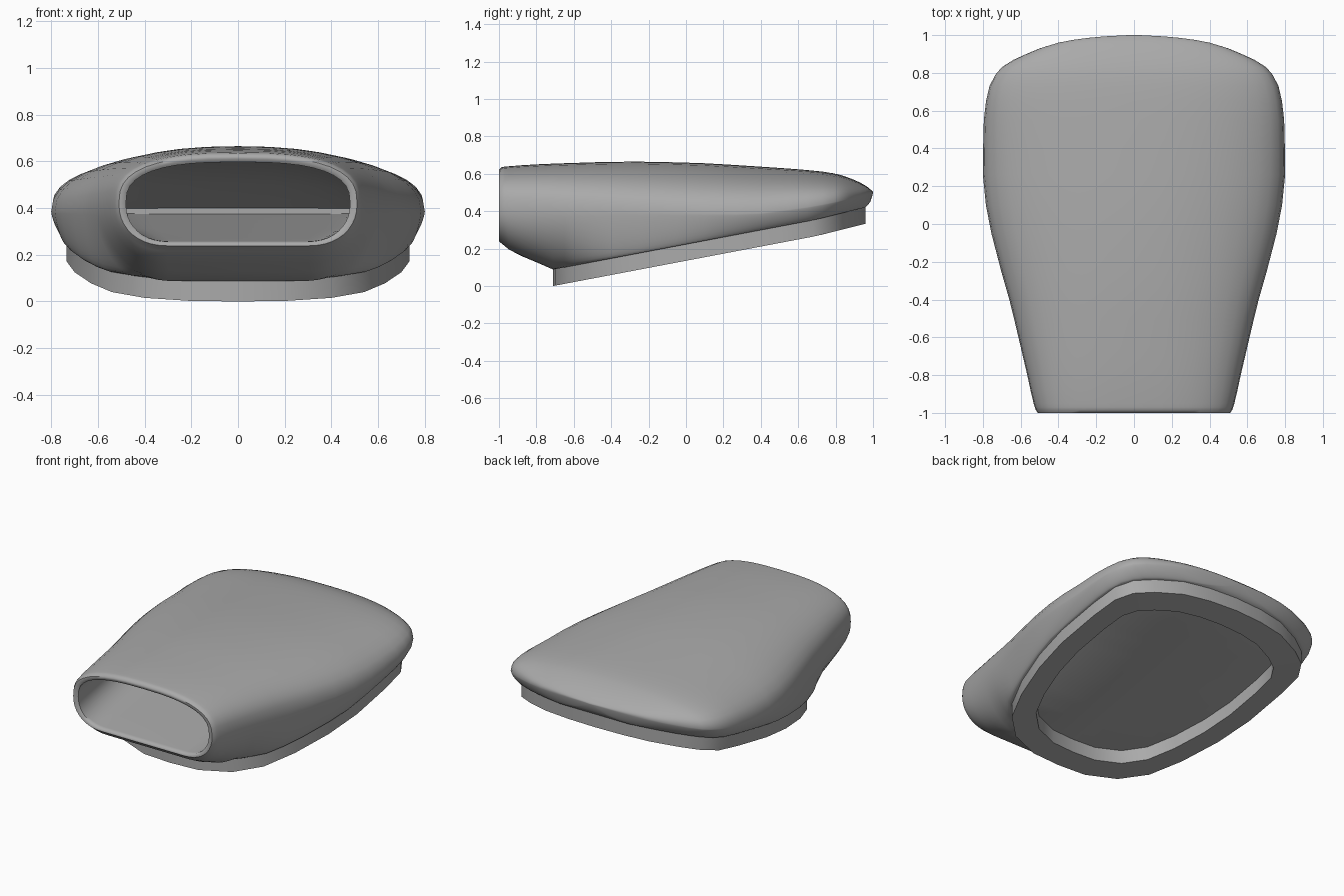
import bpy, bmesh
from math import sin, cos, pi

cube = bpy.data.objects.get("Cube")
if cube:
    bpy.data.objects.remove(cube)

grey = bpy.data.materials.new("mid_grey")
grey.use_nodes = True
colour = (0.4, 0.4, 0.4, 1)
grey.diffuse_color = colour
bsdf = next(n for n in grey.node_tree.nodes if n.type == 'BSDF_PRINCIPLED')
bsdf.inputs["Base Color"].default_value = colour
bsdf.inputs["Roughness"].default_value = 0.6


def curve(keys, t):
    """Monotone-looking cubic interpolation through (position, value) keys."""
    if t <= keys[0][0]:
        return keys[0][1]
    if t >= keys[-1][0]:
        return keys[-1][1]
    i = next(k for k in range(len(keys) - 1) if t <= keys[k + 1][0])
    (a, va), (b, vb) = keys[i], keys[i + 1]

    def slope(k):
        if k in (0, len(keys) - 1):
            return (vb - va) / (b - a)
        (p, vp), (q, vq), (r, vr) = keys[k - 1:k + 2]
        left, right = (vq - vp) / (q - p), (vr - vq) / (r - q)
        return 0 if left * right <= 0 else 2 * left * right / (left + right)

    h, s = b - a, (t - a) / (b - a)
    return ((1 + 2 * s) * (1 - s) ** 2 * va + s * s * (3 - 2 * s) * vb
            + h * s * (1 - s) * ((1 - s) * slope(i) - s * slope(i + 1)))


def loft(name, rings, cap_ends=True, closed=False, angle=40):
    """Skin a row of equal rings and shade the result smooth."""
    bm = bmesh.new()
    loops = [[bm.verts.new(p) for p in ring] for ring in rings]
    pairs = list(zip(loops, loops[1:]))
    if closed:
        pairs.append((loops[-1], loops[0]))
    for lo, hi in pairs:
        n = len(lo)
        for i in range(n):
            j = (i + 1) % n
            bm.faces.new((lo[i], lo[j], hi[j], hi[i]))
    if cap_ends:
        bm.faces.new(loops[0])
        bm.faces.new(loops[-1])
    bmesh.ops.recalc_face_normals(bm, faces=bm.faces)
    mesh = bpy.data.meshes.new(name)
    bm.to_mesh(mesh)
    bm.free()
    mesh.materials.append(grey)
    obj = bpy.data.objects.new(name, mesh)
    bpy.context.collection.objects.link(obj)
    bpy.ops.object.select_all(action='DESELECT')
    obj.select_set(True)
    bpy.context.view_layer.objects.active = obj
    bpy.ops.object.shade_smooth_by_angle(angle=angle * pi / 180)
    return obj


def section(y, w, mid, top, bottom, flat, up, low, steps=10):
    """Cross-section: domed top, widest at mid, tucked in to a flat underside."""
    half = []
    for i in range(steps + 1):
        a = pi / 2 * (1 - i / steps)
        half.append((w * max(cos(a), 0) ** (2 / up), mid + (top - mid) * sin(a) ** (2 / up)))
    for i in range(1, steps + 1):
        a = pi / 2 * i / steps
        half.append((flat + (w - flat) * max(cos(a), 0) ** (2 / low),
                     mid - (mid - bottom) * sin(a) ** (2 / low)))
    half[0] = (0, top)
    half.append((0, bottom))
    return ([(x, y, z) for x, z in half]
            + [(-x, y, z) for x, z in reversed(half[1:-1])])


def base_height(y):
    return 0.19 * (y + 0.71) + 0.06 * max(y - 0.7, 0)


# Long curves that shape the hood from front to back
width = [(-1, .51), (-.98, .522), (-.8, .565), (-.4, .66), (-.05, .755), (.26, .8), (.55, .795),
         (.73, .765), (.83, .7), (.9, .57), (.96, .4), (.99, .2), (1, .03)]
crown = [(-1, .622), (-.98, .637), (-.6, .658), (-.3, .665), (0, .66), (.4, .638), (.7, .615),
         (.8, .6), (.9, .567), (.97, .53), (1, .503)]
belt = [(-1, .42), (-.4, .4), (.3, .385), (.6, .415), (.8, .45), (.95, .485), (1, .5)]
keel = [(-1, .238), (-.97, .215), (-.95, .197), (-.71, .09)]
stern = [(.96, .42), (.985, .45), (1, .497)]
underside = [(-1, .3), (-.71, .3), (-.6, .44), (-.5, .55), (-.3, .64), (-.05, .71), (.2, .745),
             (.5, .745), (.68, .73), (.78, .67), (.85, .57), (.92, .4), (.96, .25), (1, .01)]


def outer(y):
    if y < -0.71:
        bottom = curve(keel, y)
    elif y < 0.96:
        bottom = base_height(y) + 0.088
    else:
        bottom = curve(stern, y)
    up = curve([(-1, 2.7), (0, 2.2), (.7, 2.4), (1, 2.2)], y)
    low = curve([(-1, 2.2), (-.5, 1.7), (.2, 1.4)], y)
    return section(y, curve(width, y), curve(belt, y), curve(crown, y), bottom,
                   curve(underside, y), up, low)


def inner(y):
    ceiling = curve([(-1, .597), (-.2, .595), (.3, .54), (.7, .4)], y)
    floor = curve([(-1, .255), (.7, .375)], y)
    w = curve([(-1, .48), (-.6, .53), (0, .62), (.7, .62)], y)
    mid = min(.42, floor + (ceiling - floor) * .48)
    return section(y, w, mid, ceiling, floor, w * .6, 2.7, 2.2)


# Hood: closed duct at the front, rolled lip, then the outer shell
duct = [inner(y) for y in (.7, .6, .45, .3, .1, -.2, -.5, -.8, -.97)]
lip = [section(-.99, .48, .42, .597, .255, .29, 2.7, 2.2),
       section(-1, .495, .42, .61, .245, .295, 2.7, 2.2)]
shell = [outer(y) for y in (-1, -.985, -.97, -.95, -.88, -.8, -.71, -.65, -.6, -.5, -.4, -.25,
                            -.05, .1, .26, .4, .55, .65, .73, .79, .83, .87, .9, .93, .96,
                            .975, .985, .993, 1)]
loft("scoop_hood", duct + lip + shell, angle=50)

# Sloping base rim with a recessed underside
half = [(0, -.71), (.2, -.7), (.4, -.63), (.54, -.5), (.63, -.3), (.7, -.05), (.735, .2),
        (.735, .5), (.72, .68), (.66, .78), (.55, .85), (.38, .92), (.2, .95), (0, .96)]
outline = half + [(-x, y) for x, y in reversed(half[1:-1])]


def rim_ring(sx, sy, lift):
    ring = []
    for x, y in outline:
        yy = 0.12 + (y - 0.12) * sy
        ring.append((x * sx, yy, base_height(yy) + lift))
    return ring


loft("base_rim", [rim_ring(1, 1, .1), rim_ring(1, 1, 0),
                  rim_ring(.81, .83, 0), rim_ring(.81, .83, .1)],
     cap_ends=False, closed=True, angle=35)
